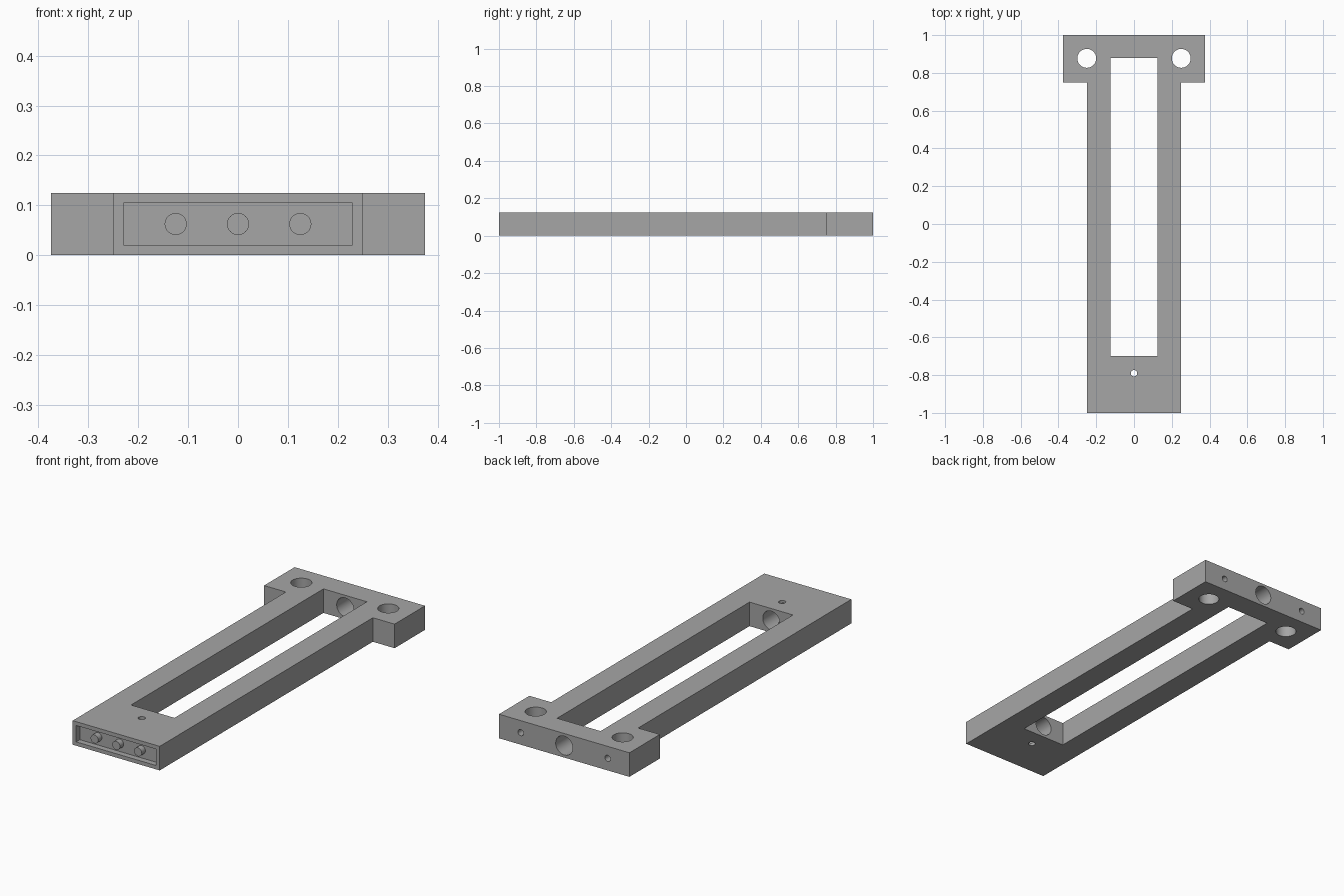
import bpy
import bmesh
import math
from mathutils import Matrix

cube = bpy.data.objects.get("Cube")
if cube:
    bpy.data.objects.remove(cube, do_unlink=True)

H = 0.125          # plate thickness
MID = H / 2        # bore height
POCKET = 0.03      # depth of the front pocket

grey = bpy.data.materials.new("plain grey")
grey.use_nodes = True
colour = (0.38, 0.38, 0.38, 1)
grey.diffuse_color = colour
grey.node_tree.nodes["Principled BSDF"].inputs["Base Color"].default_value = colour


def finish(name, bm):
    mesh = bpy.data.meshes.new(name)
    bm.to_mesh(mesh)
    bm.free()
    mesh.materials.append(grey)
    obj = bpy.data.objects.new(name, mesh)
    bpy.context.collection.objects.link(obj)
    return obj


def block(name, x, y0, y1, z0, z1):
    """Box centred on x = 0 with half width x."""
    bm = bmesh.new()
    size = Matrix.Diagonal((2 * x, y1 - y0, z1 - z0, 1))
    place = Matrix.Translation((0, (y0 + y1) / 2, (z0 + z1) / 2))
    bmesh.ops.create_cube(bm, size=1, matrix=place @ size)
    return finish(name, bm)


def rod(name, centre, radius, length, axis):
    bm = bmesh.new()
    turn = Matrix.Rotation(math.pi / 2, 4, "X") if axis == "Y" else Matrix()
    bmesh.ops.create_cone(bm, cap_ends=True, segments=48, radius1=radius, radius2=radius,
                          depth=length, matrix=Matrix.Translation(centre) @ turn)
    return finish(name, bm)


def smooth(obj):
    bpy.ops.object.select_all(action="DESELECT")
    obj.select_set(True)
    bpy.context.view_layer.objects.active = obj
    bpy.ops.object.shade_smooth_by_angle(angle=math.radians(30))


# T-shaped plate extruded from its outline
bm = bmesh.new()
half = [(0.25, -1), (0.25, 0.75), (0.375, 0.75), (0.375, 1)]
outline = half + [(-x, y) for x, y in reversed(half)]
face = bm.faces.new([bm.verts.new((x, y, 0)) for x, y in outline])
top = bmesh.ops.extrude_face_region(bm, geom=[face])["geom"]
bmesh.ops.translate(bm, vec=(0, 0, H),
                    verts=[v for v in top if isinstance(v, bmesh.types.BMVert)])
bmesh.ops.recalc_face_normals(bm, faces=bm.faces)
frame = finish("frame", bm)

# Long slot, front pocket, rod bores and set screw holes
cutters = [
    block("slot_cutter", 0.125, -0.7, 0.88, -0.1, 0.3),
    block("pocket_cutter", 0.23, -1.1, -1 + POCKET, 0.02, 0.105),
    rod("rear_bore_cutter", (0, 0.95, MID), 0.049, 0.3, "Y"),
    rod("front_bore_cutter", (0, -0.74, MID), 0.049, 0.28, "Y"),
    rod("front_screw_cutter", (0, -0.79, MID), 0.017, 0.3, "Z"),
]
for side in (-1, 1):
    cutters.append(rod("mount_hole_cutter", (side * 0.25, 0.877, MID), 0.05, 0.3, "Z"))
    cutters.append(rod("rear_screw_cutter", (side * 0.25, 0.99, MID), 0.016, 0.2, "Y"))

bpy.context.view_layer.objects.active = frame
for cutter in cutters:
    cut = frame.modifiers.new("cut", "BOOLEAN")
    cut.operation = "DIFFERENCE"
    cut.solver = "EXACT"
    cut.object = cutter
    bpy.ops.object.modifier_apply(modifier=cut.name)
    bpy.data.objects.remove(cutter, do_unlink=True)
smooth(frame)

# Contact pins standing in the pocket, flush with the front
for label, x in (("right", -0.125), ("middle", 0), ("left", 0.125)):
    pin = rod(label + "_pin", (x, -1 + POCKET / 2 + 0.005, MID), 0.022, POCKET + 0.01, "Y")
    smooth(pin)
